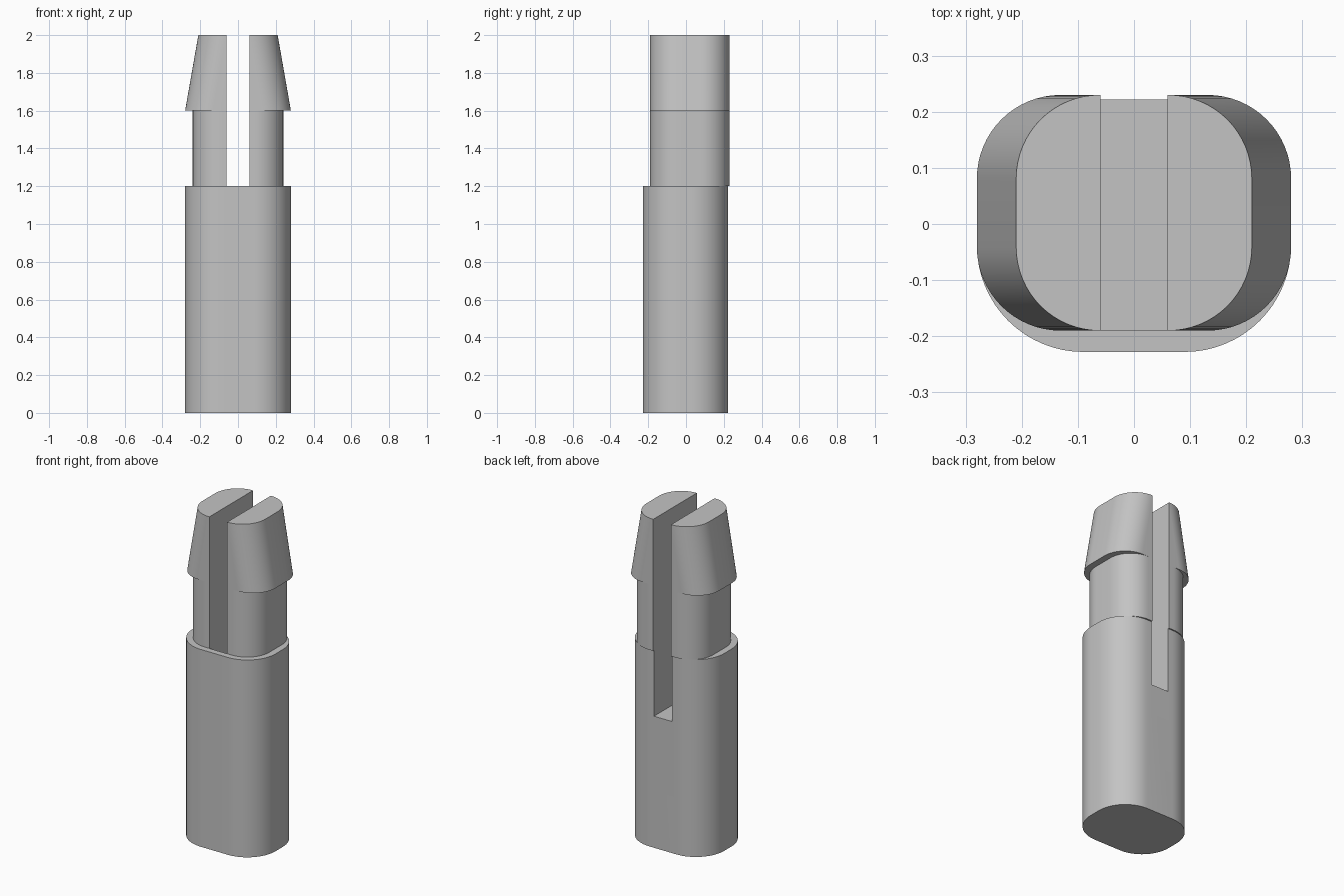
import bpy
import bmesh
from math import sin, cos, pi

if "Cube" in bpy.data.objects:
    bpy.data.objects.remove(bpy.data.objects["Cube"], do_unlink=True)

grey = bpy.data.materials.new("plain grey")
grey.use_nodes = True
colour = (0.55, 0.55, 0.55, 1)
grey.diffuse_color = colour
grey.node_tree.nodes["Principled BSDF"].inputs["Base Color"].default_value = colour

SLOT = 0.06        # half width of the slot
FRONT, BACK = -0.19, 0.23   # depth range of the prongs
STEPS = 16


def arc(cx, cy, r, start):
    """Quarter circle, counter-clockwise from the start angle."""
    return [(cx + r * cos(start + pi / 2 * i / STEPS),
             cy + r * sin(start + pi / 2 * i / STEPS)) for i in range(STEPS + 1)]


def rounded_rect(hx, y0, y1, r):
    return (arc(hx - r, y0 + r, r, -pi / 2) + arc(hx - r, y1 - r, r, 0)
            + arc(r - hx, y1 - r, r, pi / 2) + arc(r - hx, y0 + r, r, pi))


def prong_profile(x, side):
    """Half of the stem outline, flat along the slot."""
    r = 0.149
    pts = [(SLOT, FRONT)] + arc(x - r, FRONT + r, r, -pi / 2)
    pts += arc(x - r, BACK - r, r, 0) + [(SLOT, BACK)]
    return [(px * side, py) for px, py in pts]


def loft(name, lower, z0, upper, z1):
    """Solid between two matching outlines."""
    bm = bmesh.new()
    a = [bm.verts.new((x, y, z0)) for x, y in lower]
    b = [bm.verts.new((x, y, z1)) for x, y in upper]
    n = len(a)
    for i in range(n):
        j = (i + 1) % n
        bm.faces.new((a[i], a[j], b[j], b[i]))
    bm.faces.new(a[::-1])
    bm.faces.new(b)
    bmesh.ops.recalc_face_normals(bm, faces=bm.faces)
    mesh = bpy.data.meshes.new(name)
    bm.to_mesh(mesh)
    bm.free()
    mesh.materials.append(grey)
    ob = bpy.data.objects.new(name, mesh)
    bpy.context.collection.objects.link(ob)
    return ob


def select_only(ob):
    bpy.ops.object.select_all(action="DESELECT")
    ob.select_set(True)
    bpy.context.view_layer.objects.active = ob


# Body with a slot that opens to the back and top
outline = rounded_rect(0.28, -0.228, 0.222, 0.19)
body = loft("body", outline, 0, outline, 1.2)
box = [(-SLOT, FRONT), (SLOT, FRONT), (SLOT, 0.4), (-SLOT, 0.4)]
cutter = loft("slot_cutter", box, 0.8, box, 1.5)
cutter.hide_render = True
cut = body.modifiers.new("slot", "BOOLEAN")
cut.operation = "DIFFERENCE"
cut.solver = "EXACT"
cut.object = cutter
select_only(body)
bpy.ops.object.modifier_apply(modifier=cut.name)
bpy.data.objects.remove(cutter, do_unlink=True)

# Two prongs, each a straight neck under a tapered catch
parts = [body]
for label, side in (("left", 1), ("right", -1)):
    neck = prong_profile(0.24, side)
    parts.append(loft(label + "_neck", neck, 1.2, neck, 1.6))
    parts.append(loft(label + "_catch", prong_profile(0.28, side), 1.6,
                      prong_profile(0.21, side), 2.0))

# Smooth the rounded walls and keep the rims sharp
for ob in parts:
    select_only(ob)
    bpy.ops.object.shade_smooth_by_angle(angle=pi / 6)
